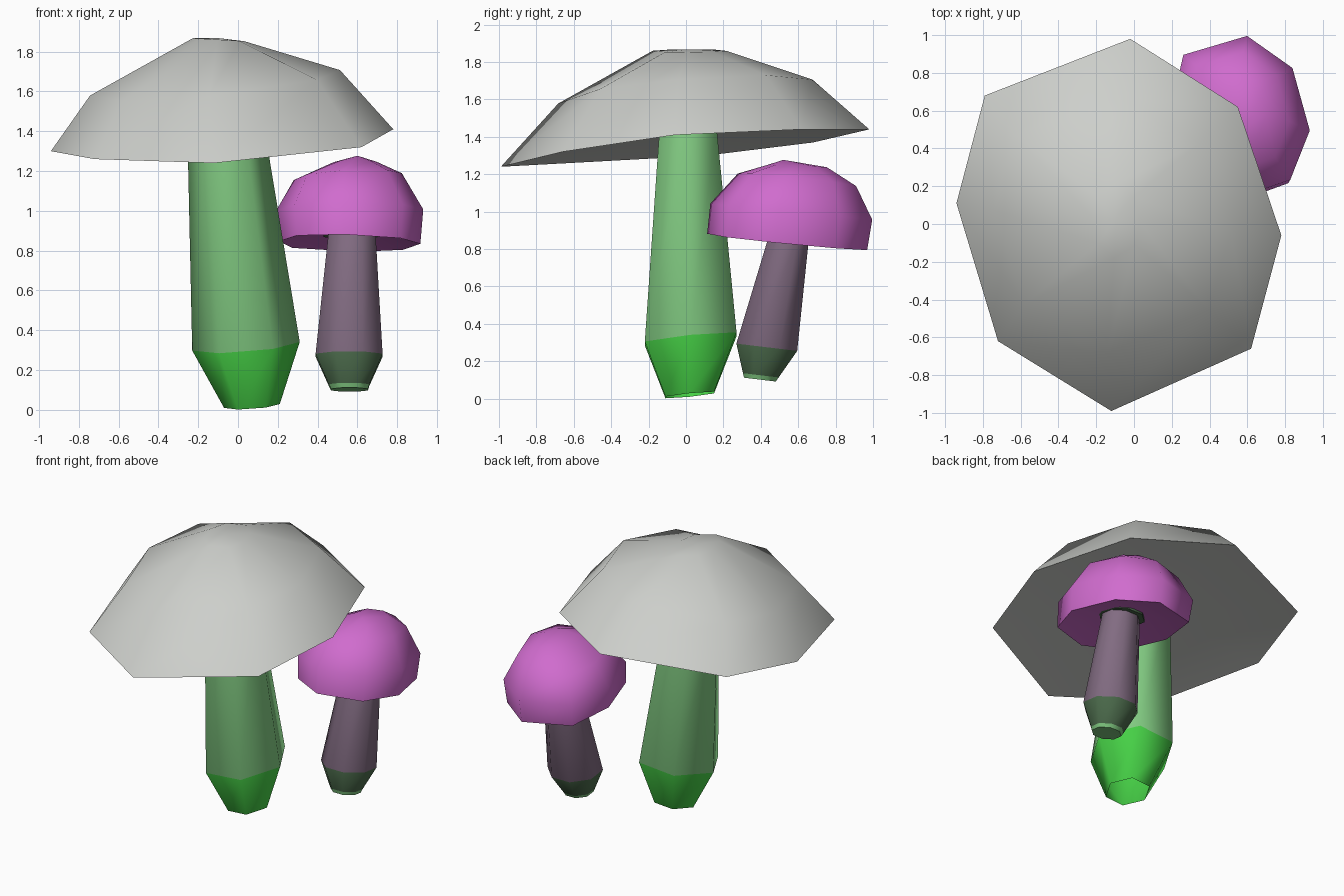
import bpy, bmesh
from math import cos, sin, pi, radians

default = bpy.data.objects.get("Cube")
if default:
    bpy.data.objects.remove(default, do_unlink=True)


def material(name, *rgb):
    """Flat colour from 8-bit sRGB values."""
    color = [((c / 255 + 0.055) / 1.055) ** 2.4 for c in rgb] + [1]
    mat = bpy.data.materials.new(name)
    mat.use_nodes = True
    mat.diffuse_color = color
    mat.node_tree.nodes["Principled BSDF"].inputs["Base Color"].default_value = color
    return mat


def polygon(sides, offset=0):
    return [(cos(2 * pi * i / sides + offset), sin(2 * pi * i / sides + offset))
            for i in range(sides)]


def ring(outline, center, rx, ry, tilt):
    """Scaled outline around a centre, sloping by tilt along x and y."""
    cx, cy, cz = center
    return [(cx + rx * x, cy + ry * y, cz + tilt[0] * rx * x + tilt[1] * ry * y)
            for x, y in outline]


def loft(name, rings, mats, low_tip=None, high_tip=None):
    """Skin rings from bottom to top, one material per band, with optional end fans."""
    bm = bmesh.new()
    loops = [[bm.verts.new(p) for p in r] for r in rings]
    n = len(loops[0])
    slots = list(dict.fromkeys(mats))
    for mat, low, high in zip(mats, loops, loops[1:]):
        for i in range(n):
            j = (i + 1) % n
            face = bm.faces.new((low[i], low[j], high[j], high[i]))
            face.material_index = slots.index(mat)
    for point, loop, mat in ((low_tip, loops[0][::-1], mats[0]),
                             (high_tip, loops[-1], mats[-1])):
        if point:
            tip = bm.verts.new(point)
            for i in range(n):
                face = bm.faces.new((loop[i], loop[(i + 1) % n], tip))
                face.material_index = slots.index(mat)
    mesh = bpy.data.meshes.new(name)
    bm.to_mesh(mesh)
    bm.free()
    for mat in slots:
        mesh.materials.append(mat)
    obj = bpy.data.objects.new(name, mesh)
    bpy.context.collection.objects.link(obj)
    bpy.ops.object.select_all(action="DESELECT")
    obj.select_set(True)
    bpy.context.view_layer.objects.active = obj
    bpy.ops.object.shade_smooth_by_angle(angle=radians(62))


grey = material("cap grey", 205, 207, 203)
purple = material("cap purple", 208, 108, 206)
leaf = material("stem green", 130, 203, 130)
bright = material("base green", 70, 208, 70)
mauve = material("stem mauve", 130, 108, 130)
moss = material("base moss", 75, 106, 75)

# Large cap: irregular eight-sided dome with a shallow hollow underside
rim = [(0.78, -0.06, 1.41), (0.55, 0.62, 1.44), (-0.02, 0.98, 1.44),
       (-0.79, 0.68, 1.37), (-0.94, 0.11, 1.3), (-0.72, -0.62, 1.26),
       (-0.12, -0.99, 1.24), (0.62, -0.66, 1.32)]
outline = [(x + 0.1, y) for x, y, z in rim]
loft("large_cap", [
    rim,
    ring(outline, (-0.13, 0, 1.64), 0.73, 0.69, (0.11, 0.088)),
    ring(outline, (-0.1, 0.02, 1.86), 0.15, 0.2, (-0.06, 0)),
], [grey] * 2, low_tip=(-0.06, 0.01, 1.43), high_tip=(-0.1, 0.02, 1.868))

# Large stem: six sides, bright tapered base, open underneath
hexagon = polygon(6)
loft("large_stem", [
    ring(hexagon, (0.07, 0.02, 0.02), 0.14, 0.15, (0.07, 0.1)),
    ring(hexagon, (0.04, 0.025, 0.32), 0.27, 0.283, (0.08, 0.1)),
    ring(hexagon, (-0.065, 0.01, 1.45), 0.19, 0.175, (0.07, 0.1)),
], [bright, leaf])

# Small cap: rounder dome with a shallow hollow underside
small_outline = [(0.975, -0.16), (0.73, 0.6), (0.09, 0.99), (-0.81, 0.76),
                 (-1, 0.05), (-0.75, -0.7), (-0.09, -1), (0.7, -0.76)]
loft("small_cap", [
    ring(small_outline, (0.565, 0.543, 0.838), 0.36, 0.43, (-0.03, -0.1)),
    ring(small_outline, (0.565, 0.565, 1.0), 0.375, 0.435, (0, -0.1)),
    ring(small_outline, (0.555, 0.595, 1.17), 0.275, 0.318, (0.05, -0.11)),
    ring(small_outline, (0.59, 0.6, 1.245), 0.11, 0.155, (0, -0.05)),
], [purple] * 3, low_tip=(0.575, 0.57, 0.91), high_tip=(0.6, 0.52, 1.277))

# Small stem: leaning back, dark tapered base and pale underside
octagon = polygon(8, radians(22.5))
lean = (0, -0.12)
loft("small_stem", [
    ring(octagon, (0.56, 0.395, 0.102), 0.1, 0.092, lean),
    ring(octagon, (0.558, 0.4, 0.125), 0.11, 0.103, lean),
    ring(octagon, (0.558, 0.432, 0.275), 0.182, 0.176, lean),
    ring(octagon, (0.572, 0.55, 0.86), 0.13, 0.115, lean),
    ring(octagon, (0.575, 0.58, 1.02), 0.115, 0.105, lean),
], [leaf, moss, mauve, mauve], low_tip=(0.56, 0.395, 0.105))

# Dark collar where the small stem enters its cap
loft("small_collar", [
    ring(octagon, (0.573, 0.56, 0.875), 0.155, 0.145, lean),
    ring(octagon, (0.573, 0.563, 0.89), 0.155, 0.145, lean),
], [moss], low_tip=(0.573, 0.56, 0.88))
